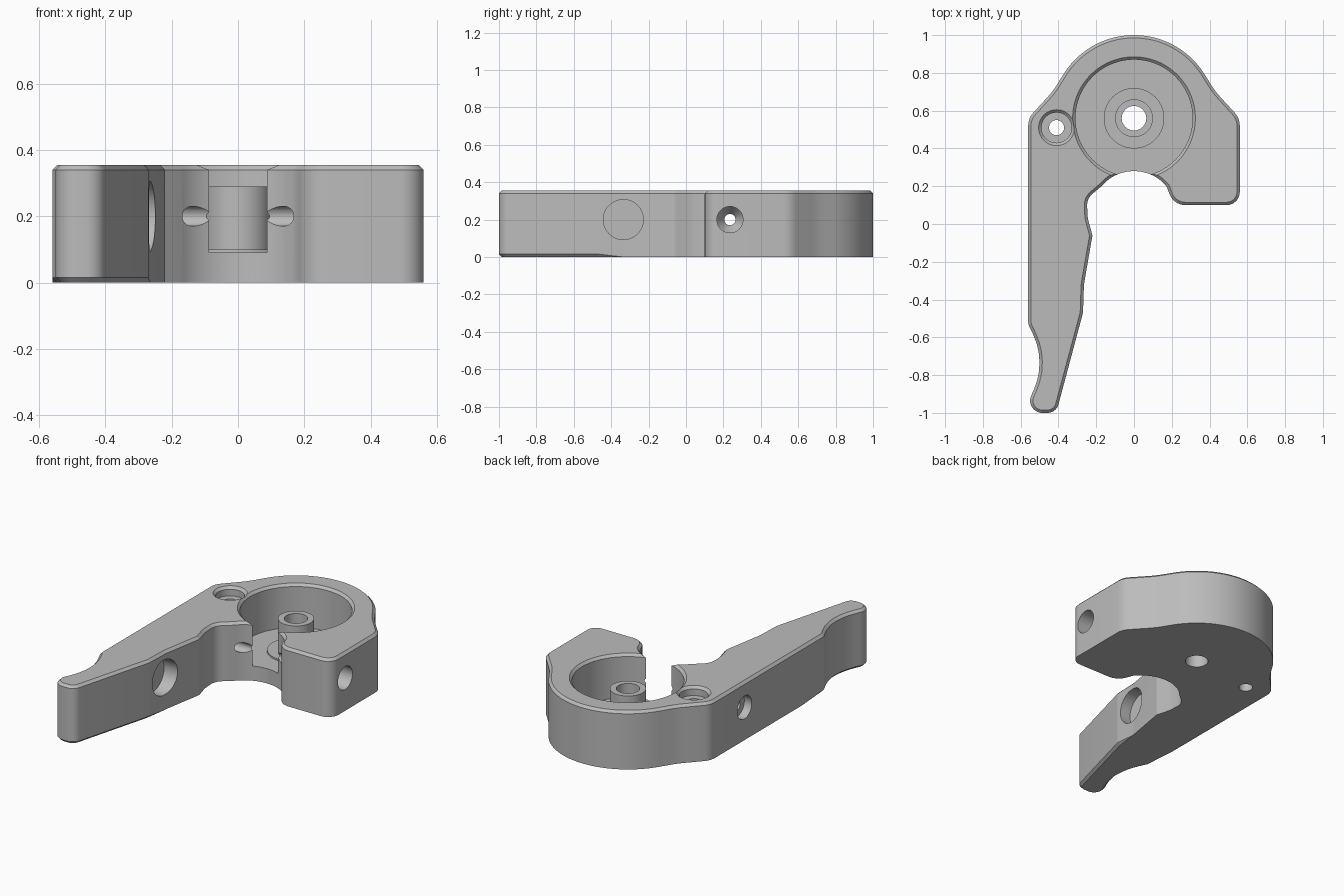
import bpy, bmesh
from math import radians, sin, cos, tan, pi
from mathutils import Vector, Matrix

cube = bpy.data.objects.get("Cube")
if cube:
    bpy.data.objects.remove(cube, do_unlink=True)

HEIGHT = 0.355
CHAMFER = 0.015

grey = bpy.data.materials.new("plain_grey")
grey.use_nodes = True
colour = (0.5, 0.5, 0.5, 1)
grey.diffuse_color = colour
grey.node_tree.nodes["Principled BSDF"].inputs["Base Color"].default_value = colour


def make_object(name, bm):
    bmesh.ops.recalc_face_normals(bm, faces=bm.faces)
    mesh = bpy.data.meshes.new(name)
    bm.to_mesh(mesh)
    bm.free()
    obj = bpy.data.objects.new(name, mesh)
    bpy.context.collection.objects.link(obj)
    return obj


def arc(cx, cy, r, start, end, steps):
    """Corner points without rounding, along a circular arc."""
    angles = [radians(start + (end - start) * i / steps) for i in range(steps + 1)]
    return [(cx + r * cos(a), cy + r * sin(a), 0) for a in angles]


def rounded(corners):
    """Turn (x, y, radius) corners into an outline with filleted corners."""
    out = []
    for i, (x, y, r) in enumerate(corners):
        p = Vector((x, y))
        if r == 0:
            out.append(p)
            continue
        before = (Vector(corners[i - 1][:2]) - p).normalized()
        after = (Vector(corners[(i + 1) % len(corners)][:2]) - p).normalized()
        half = before.angle(after) / 2
        centre = p + (before + after).normalized() * r / sin(half)
        first = p + before * r / tan(half) - centre
        sweep = first.angle_signed(p + after * r / tan(half) - centre)
        steps = max(3, int(abs(sweep) / radians(8)))
        for k in range(steps + 1):
            out.append(centre + Matrix.Rotation(-sweep * k / steps, 2) @ first)
    return out


def lathe(name, profile, place, segments=96):
    """Closed solid of revolution about z; the profile is (radius, height)."""
    bm = bmesh.new()
    rings = [[bm.verts.new((r * cos(2 * pi * i / segments), r * sin(2 * pi * i / segments), z))
              for i in range(segments)] for r, z in profile]
    for low, high in zip(rings, rings[1:]):
        for i in range(segments):
            j = (i + 1) % segments
            bm.faces.new((low[i], low[j], high[j], high[i]))
    bm.faces.new(rings[0])
    bm.faces.new(rings[-1])
    bm.transform(place)
    obj = make_object(name, bm)
    obj.hide_render = True
    return obj


# Plan outline: round head, square lug, throat, then the long lever arm
outline = rounded(
    arc(0, 0.56, 0.44, 148, 32, 48)
    + [(0.43, 0.702, 0.45), (0.56, 0.56, 0.1), (0.56, 0.1, 0.07), (0.21, 0.1, 0.09)]
    + arc(0, 0.055, 0.225, 40, 140, 28)
    + [(-0.25, 0.135, 0.08), (-0.245, 0.03, 0.2), (-0.22, -0.06, 0.03),
       (-0.265, -0.32, 0.2), (-0.27, -0.47, 0.05), (-0.412, -1.0, 0.06),
       (-0.585, -1.0, 0.065), (-0.465, -0.73, 0.35), (-0.56, -0.53, 0.05),
       (-0.56, 0.56, 0.1), (-0.43, 0.702, 0.45)])

# Lever body, chamfered along the top and under the tip of the arm
bm = bmesh.new()
base = bm.faces.new([bm.verts.new((p.x, p.y, 0)) for p in outline])
top = bmesh.ops.extrude_face_region(bm, geom=[base], use_keep_orig=True)
bmesh.ops.translate(bm, vec=(0, 0, HEIGHT),
                    verts=[v for v in top["geom"] if isinstance(v, bmesh.types.BMVert)])
bmesh.ops.recalc_face_normals(bm, faces=bm.faces)
rim = [e for e in bm.edges
       if all(v.co.z > 0.1 for v in e.verts)
       or all(v.co.z < 0.1 and v.co.y < -0.45 for v in e.verts)]
bmesh.ops.bevel(bm, geom=rim, offset=CHAMFER, segments=1, affect='EDGES')
body = make_object("lever_body", bm)
body.data.materials.append(grey)

along_x = Matrix.Rotation(pi / 2, 4, 'Y')
shoulder = HEIGHT - CHAMFER

cutters = [
    # Round cavity that leaves a stepped floor and a hollow central boss
    lathe("cavity_cutter",
          [(0.065, -0.1), (0.065, 0.29), (0.1, 0.29), (0.1, 0.1), (0.16, 0.1), (0.16, 0.09),
           (0.31, 0.09), (0.31, shoulder), (0.33, shoulder + 0.02), (0.33, 0.45)],
          Matrix.Translation((0, 0.56, 0)), 128),
    # Counterbored screw hole
    lathe("screw_hole_cutter",
          [(0.04, -0.1), (0.04, 0.3), (0.08, 0.3), (0.08, shoulder),
           (0.1, shoulder + 0.02), (0.1, 0.45)],
          Matrix.Translation((-0.41, 0.51, 0)), 64),
    # Cross hole, recessed at both outer sides
    lathe("cross_hole_cutter",
          [(0.07, -0.7), (0.07, -0.51), (0.03, -0.51), (0.03, 0.37), (0.07, 0.43), (0.07, 0.7)],
          Matrix.Translation((0, 0.235, 0.2)) @ along_x, 48),
    # Blind pocket in the inner side of the arm
    lathe("pocket_cutter", [(0.107, -0.34), (0.107, -0.1)],
          Matrix.Translation((0, -0.335, 0.2)) @ along_x, 64),
]

bpy.ops.object.select_all(action='DESELECT')
body.select_set(True)
bpy.context.view_layer.objects.active = body
for cutter in cutters:
    mod = body.modifiers.new(cutter.name, 'BOOLEAN')
    mod.operation = 'DIFFERENCE'
    mod.solver = 'EXACT'
    mod.object = cutter
    bpy.ops.object.modifier_apply(modifier=mod.name)
    bpy.data.objects.remove(cutter, do_unlink=True)

bpy.ops.object.shade_smooth_by_angle(angle=radians(25))
